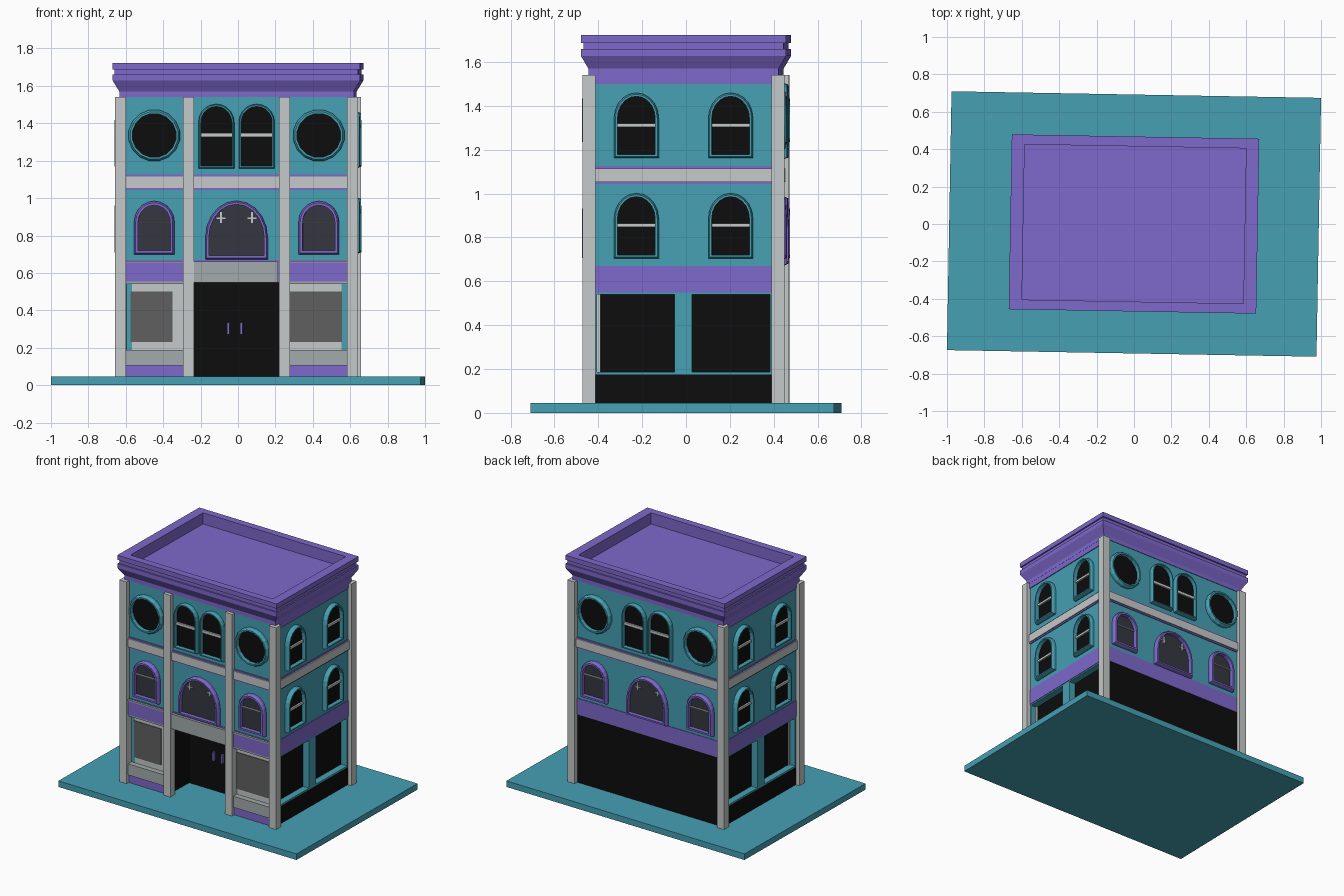
import bpy, bmesh, math
from mathutils import Matrix

if "Cube" in bpy.data.objects:
    bpy.data.objects.remove(bpy.data.objects["Cube"])

TURN = Matrix.Rotation(math.radians(-1.02), 4, 'Z')   # whole model sits slightly turned


def material(name, *rgb):
    m = bpy.data.materials.new(name)
    m.diffuse_color = (*rgb, 1)
    m.use_nodes = True
    m.node_tree.nodes["Principled BSDF"].inputs["Base Color"].default_value = m.diffuse_color
    return m


TEAL = material("teal", 0.061, 0.352, 0.456)
PURPLE = material("purple", 0.209, 0.141, 0.604)
LIGHT = material("light grey", 0.565, 0.584, 0.584)
GREY = material("mid grey", 0.367, 0.407, 0.413)
BLACK = material("black", 0.004, 0.004, 0.004)
DARK = material("dark glass", 0.037, 0.036, 0.051)
SMOKE = material("smoky glass", 0.117, 0.117, 0.117)

W, D = 0.62, 0.43                      # half width and half depth of the walls
FACES = {"front": (0, D), "right": (1, W), "back": (2, D), "left": (3, W)}


def loft(name, rings, mat, cyclic=False, side=None):
    """Skin rings of points; cap the ends, or join last ring to first."""
    bm = bmesh.new()
    vs = [[bm.verts.new(p) for p in r] for r in rings]
    n = len(vs[0])
    pairs = list(zip(vs, vs[1:])) + ([(vs[-1], vs[0])] if cyclic else [])
    for a, b in pairs:
        for i in range(n):
            j = (i + 1) % n
            bm.faces.new((a[i], a[j], b[j], b[i]))
    if not cyclic:
        bm.faces.new(vs[0])
        bm.faces.new(vs[-1])
    bmesh.ops.recalc_face_normals(bm, faces=bm.faces)
    turn = Matrix.Rotation(math.pi / 2 * FACES[side][0], 4, 'Z') if side else Matrix()
    bm.transform(TURN @ turn)
    me = bpy.data.meshes.new(name)
    bm.to_mesh(me)
    bm.free()
    me.materials.append(mat)
    ob = bpy.data.objects.new(name, me)
    bpy.context.collection.objects.link(ob)
    return ob


def rect(x0, x1, y0, y1, z):
    return [(x0, y0, z), (x1, y0, z), (x1, y1, z), (x0, y1, z)]


def box(name, x0, x1, y0, y1, z0, z1, mat):
    return loft(name, [rect(x0, x1, y0, y1, z0), rect(x0, x1, y0, y1, z1)], mat)


def block(name, hx, hy, z0, z1, mat):
    return box(name, -hx, hx, -hy, hy, z0, z1, mat)


def on_wall(side, pts, out):
    """Place (u, z) points at a distance out from the wall of one side."""
    d = FACES[side][1] + out
    return [(u, -d, z) for u, z in pts]


def slab(name, side, u0, u1, z0, z1, o0, o1, mat):
    pts = [(u0, z0), (u1, z0), (u1, z1), (u0, z1)]
    return loft(name, [on_wall(side, pts, o0), on_wall(side, pts, o1)], mat, side=side)


def arch(u, hw, z0, z1, rise, n=10):
    pts = [(u - hw, z0), (u + hw, z0)]
    for i in range(n + 1):
        a = math.pi * i / n
        pts.append((u + hw * math.cos(a), z1 - rise + rise * math.sin(a)))
    return pts


def circle(u, z, r, n=16):
    return [(u + r * math.cos(2 * math.pi * (i + .5) / n),
             z + r * math.sin(2 * math.pi * (i + .5) / n)) for i in range(n)]


def window(name, side, outer, mid, inner, frame, glass):
    rings = [on_wall(side, p, o) for p, o in
             ((outer, -0.01), (outer, 0.018), (mid, 0.034), (inner, 0.034), (inner, -0.01))]
    loft(name + "_frame", rings, frame, True, side)
    loft(name + "_glass", [on_wall(side, inner, -0.005), on_wall(side, inner, 0.004)],
         glass, side=side)


def arched(name, side, u, hw, z0, z1, rise, rim, frame, glass, bar=None, bar_h=0.016):
    window(name, side, arch(u, hw + rim, z0 - rim, z1 + rim, rise + rim),
           arch(u, hw + rim * .6, z0 - rim * .6, z1 + rim * .6, rise + rim * .6),
           arch(u, hw, z0, z1, rise), frame, glass)
    if bar:
        slab(name + "_bar", side, u - hw, u + hw, bar - bar_h / 2, bar + bar_h / 2,
             0.003, 0.016, LIGHT)


# Base slab, upper walls and horizontal bands
block("base", 0.988, 0.692, 0, 0.045, TEAL)
block("upper_walls", W, D, 0.55, 1.55, TEAL)
block("lower_purple_band", W + 0.004, D + 0.004, 0.55, 0.67, PURPLE)
block("floor_band_trim", W + 0.006, D + 0.006, 1.043, 1.125, PURPLE)
block("floor_band", W + 0.014, D + 0.014, 1.053, 1.115, LIGHT)
for s in (-1, 1):
    box("side_frieze", *sorted((s * 0.58, s * 0.626)), -0.41, 0.41, 1.50, 1.56, PURPLE)

# Cornice with stepped lip and sunken roof
steps = [(0.627, 0.434, 1.54), (0.627, 0.434, 1.57), (0.6615, 0.4675, 1.628),
         (0.6615, 0.4675, 1.66), (0.651, 0.457, 1.66), (0.651, 0.457, 1.688),
         (0.6615, 0.4675, 1.688), (0.6615, 0.4675, 1.723), (0.592, 0.415, 1.723),
         (0.592, 0.415, 1.64)]
loft("cornice_roof", [rect(-x, x, -y, y, z) for x, y, z in steps], PURPLE)

# Pillars
for sx in (-1, 1):
    for sy in (-1, 1):
        box("corner_pillar", *sorted((sx * 0.59, sx * 0.65)),
            *sorted((sy * 0.402, sy * 0.46)), 0.04, 1.54, LIGHT)
    box("front_pillar", *sorted((sx * 0.228, sx * 0.285)), -0.46, -0.405, 0.04, 1.54, LIGHT)

# Ground floor interior, back wall and side plinths
box("ground_core", -0.57, 0.57, -0.20, 0.42, 0.04, 0.56, BLACK)
box("back_wall", -0.60, 0.60, 0.40, D, 0.04, 0.55, BLACK)
for s in (-1, 1):
    box("shop_core", *sorted((s * 0.26, s * 0.57)), -0.39, -0.20, 0.04, 0.56, BLACK)
    box("side_plinth", *sorted((s * 0.56, s * W)), -0.41, 0.41, 0.04, 0.175, BLACK)
    for n, y0, y1, z0, z1 in (("sill", -.405, .405, .175, .186), ("lintel", -.405, .405, .54, .552),
                              ("post", -.042, .038, .18, .545), ("end", -.405, -.395, .18, .545),
                              ("end", .395, .405, .18, .545)):
        box("side_window_" + n, *sorted((s * 0.56, s * W)), y0, y1, z0, z1, TEAL)

# Front shop windows with sills and sign boards
for s, g0, g1 in ((-1, -0.567, -0.342), (1, 0.285, 0.563)):
    x = sorted((s * 0.28, s * 0.592))
    box("shop_frame", *sorted((s * 0.28, s * 0.578)), -0.405, -0.38, 0.18, 0.545, LIGHT)
    box("shop_glass", g0, g1, -0.410, -0.40, 0.23, 0.50, SMOKE)
    box("shop_base", *x, -0.435, -0.38, 0.04, 0.107, PURPLE)
    box("shop_sill", *x, -0.445, -0.38, 0.105, 0.187, GREY)
    box("sign_board", *x, -0.445, -0.39, 0.553, 0.655, PURPLE)
    box("sign_ledge", *x, -0.45, -0.39, 0.655, 0.665, GREY)
    box("sign_soffit", *x, -0.44, -0.39, 0.54, 0.553, GREY)
    box("door_handle", 0.035 * s - 0.02, 0.035 * s - 0.006, -0.22, -0.20, 0.27, 0.335, PURPLE)
box("door_sign", -0.228, 0.222, -0.452, -0.39, 0.55, 0.66, GREY)

# Windows on front and back
for side in ("front", "back"):
    for s in (-1, 1):
        u = 0.44 * s
        window(side + "_round", side, circle(u, 1.335, 0.139), circle(u, 1.335, 0.129),
               circle(u, 1.335, 0.118), TEAL, BLACK)
        arched(side + "_top_arch", side, 0.108 * s, 0.083, 1.172, 1.49, 0.085, 0.013,
               TEAL, BLACK, 1.337, 0.02)
        arched(side + "_mid_arch", side, u, 0.086, 0.72, 0.962, 0.09, 0.022,
               PURPLE, DARK, 0.87, 0.007)
        slab(side + "_sash_v", side, 0.083 * s - .006, 0.083 * s + .006, .868, .925, .003, .012, LIGHT)
        slab(side + "_sash_h", side, 0.083 * s - .024, 0.083 * s + .024, .888, .896, .003, .012, LIGHT)
    arched(side + "_big_arch", side, 0, 0.148, 0.692, 0.967, 0.18, 0.019, PURPLE, DARK)

# Windows on both sides
for side in ("left", "right"):
    for u in (-0.215, 0.215):
        for z in (0.72, 1.178):
            arched(side + "_arch", side, u, 0.086, z, z + 0.266, 0.1, 0.016,
                   TEAL, BLACK, z + 0.135)
